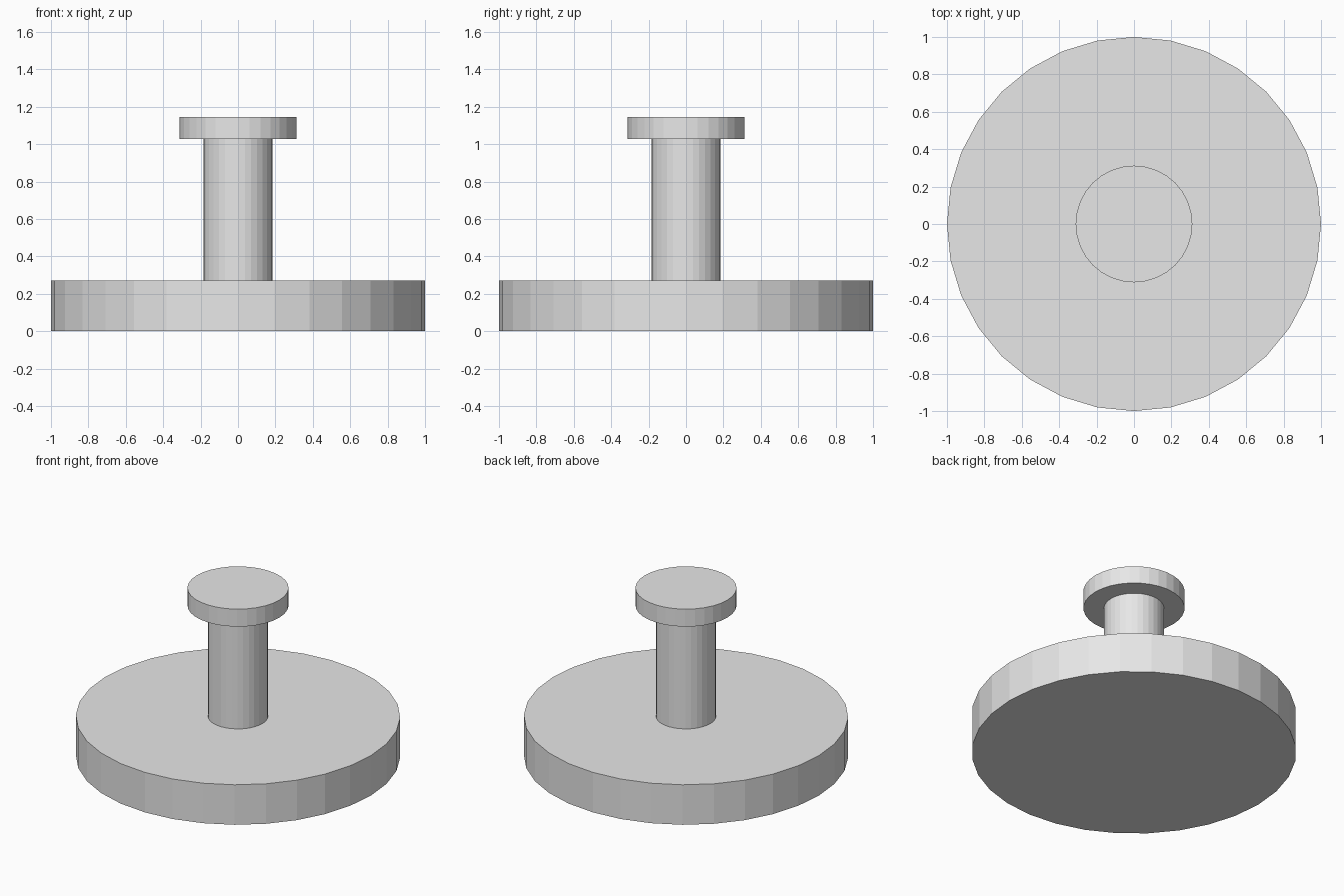
import bpy

if "Cube" in bpy.data.objects:
    bpy.data.objects.remove(bpy.data.objects["Cube"])

# One flat grey for the whole model
grey = bpy.data.materials.new("light grey")
grey.diffuse_color = (0.8, 0.8, 0.8, 1.0)
grey.use_nodes = True
grey.node_tree.nodes["Principled BSDF"].inputs["Base Color"].default_value = grey.diffuse_color


def disc(name, radius, bottom, top):
    """Upright 32-sided flat-shaded cylinder between two heights."""
    bpy.ops.mesh.primitive_cylinder_add(
        vertices=32, radius=radius, depth=top - bottom,
        location=(0, 0, (bottom + top) / 2))
    part = bpy.context.object
    part.name = name
    part.data.materials.append(grey)


# Wide base, upright stem, round cap
disc("base", 1.0, 0.0, 0.272)
disc("stem", 0.185, 0.272, 1.027)
disc("cap", 0.312, 1.027, 1.146)
